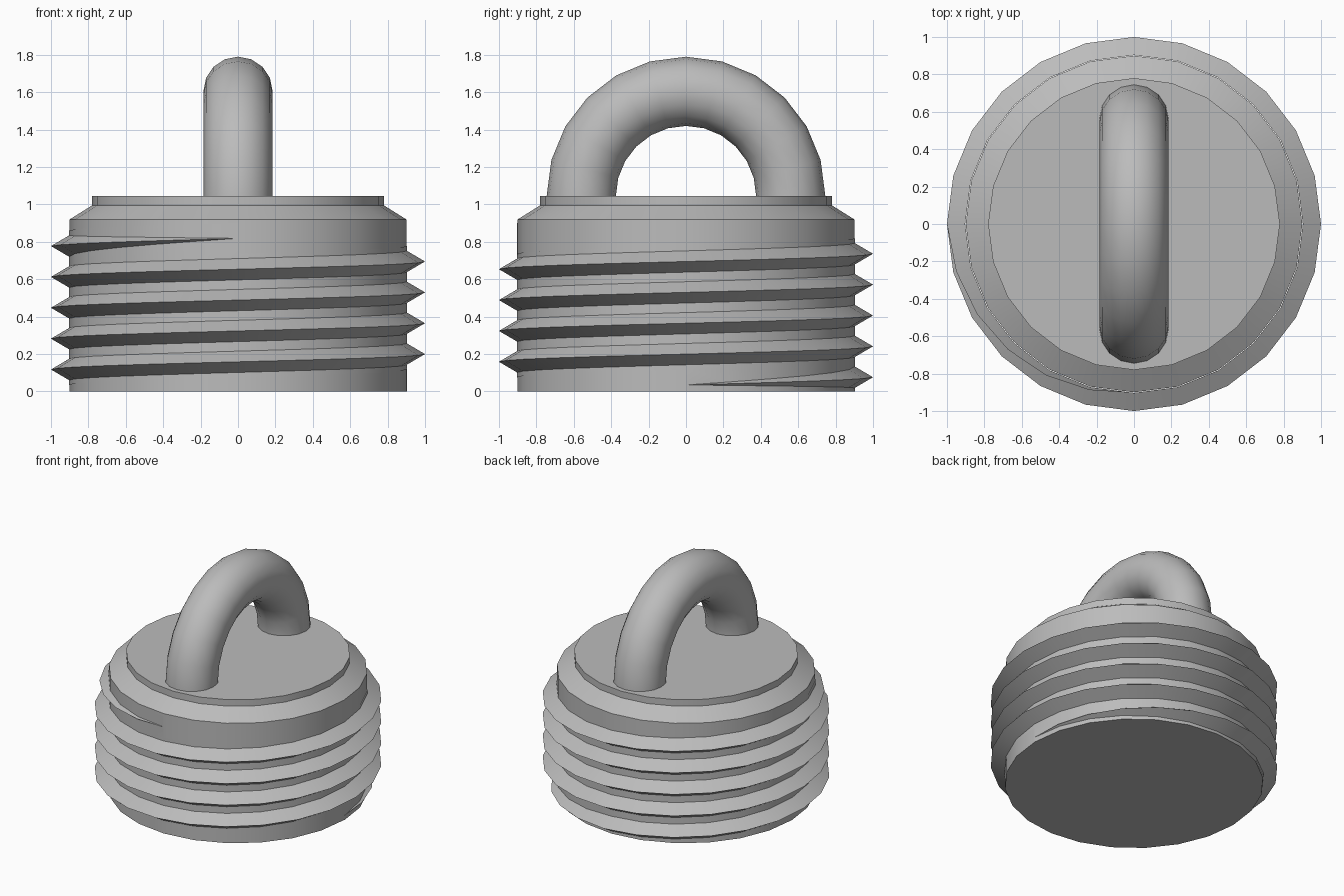
import bpy
import bmesh
from math import sin, cos, pi, radians

cube = bpy.data.objects.get("Cube")
if cube:
    bpy.data.objects.remove(cube, do_unlink=True)

GREY = (0.5, 0.5, 0.5, 1)
mat = bpy.data.materials.new("plain grey")
mat.use_nodes = True
mat.diffuse_color = GREY
mat.node_tree.nodes["Principled BSDF"].inputs["Base Color"].default_value = GREY

SEGMENTS = 24
PITCH = 0.165
TURNS = 4.75
CAP_Z = 1.045


def loft(name, rings, closed=True, caps=True, angle=30):
    """Bridge successive rows of points with quads."""
    bm = bmesh.new()
    rows = [[bm.verts.new(p) for p in ring] for ring in rings]
    n = len(rows[0])
    for a, b in zip(rows, rows[1:]):
        for i in range(n if closed else n - 1):
            j = (i + 1) % n
            bm.faces.new((a[i], a[j], b[j], b[i]))
    if caps:
        bm.faces.new(rows[0][::-1])
        bm.faces.new(rows[-1])
    bmesh.ops.remove_doubles(bm, verts=bm.verts, dist=0.0001)
    if closed:
        bmesh.ops.recalc_face_normals(bm, faces=bm.faces)
    mesh = bpy.data.meshes.new(name)
    bm.to_mesh(mesh)
    bm.free()
    mesh.materials.append(mat)
    obj = bpy.data.objects.new(name, mesh)
    bpy.context.collection.objects.link(obj)
    bpy.ops.object.select_all(action="DESELECT")
    obj.select_set(True)
    bpy.context.view_layer.objects.active = obj
    bpy.ops.object.shade_smooth_by_angle(angle=radians(angle))
    return obj


def circle(r, z):
    return [(r * cos(2 * pi * i / SEGMENTS), r * sin(2 * pi * i / SEGMENTS), z)
            for i in range(SEGMENTS)]


# Plug body with chamfered shoulder and low raised cap
profile = [(0.9, 0), (0.9, 0.92), (0.78, 0.995), (0.78, CAP_Z)]
loft("plug_body", [circle(r, z) for r, z in profile])

# Helical thread, fading out over a quarter turn at both ends
steps = int(TURNS * SEGMENTS)
rows = []
for i in range(steps + 1):
    a = 2 * pi * i / SEGMENTS
    z = 0.035 + PITCH * i / SEGMENTS
    fade = min(1, i / 6, (steps - i) / 6)
    half = 0.057 * fade
    section = [(0.903, -PITCH / 2), (0.903, -half), (0.903 + 0.097 * fade, 0),
               (0.903, half), (0.903, PITCH / 2)]
    rows.append([(r * cos(a), r * sin(a), max(0, z + dz)) for r, dz in section])
# rows run upward, so bridge them in reverse to face outward
loft("screw_thread", rows[::-1], closed=False, caps=False)

# Arched handle: half a ring of round bar, feet sunk into the cap
MAJOR, MINOR, BAR = 0.56, 0.185, 16


def bar_ring(t, drop=0):
    ring = []
    for k in range(BAR):
        p = 2 * pi * k / BAR
        r = MAJOR + MINOR * cos(p)
        ring.append((MINOR * sin(p), r * cos(t), CAP_Z + r * sin(t) - drop))
    return ring


arch = [bar_ring(pi * i / 12) for i in range(13)]
loft("handle", [bar_ring(0, 0.02)] + arch + [bar_ring(pi, 0.02)], angle=40)
